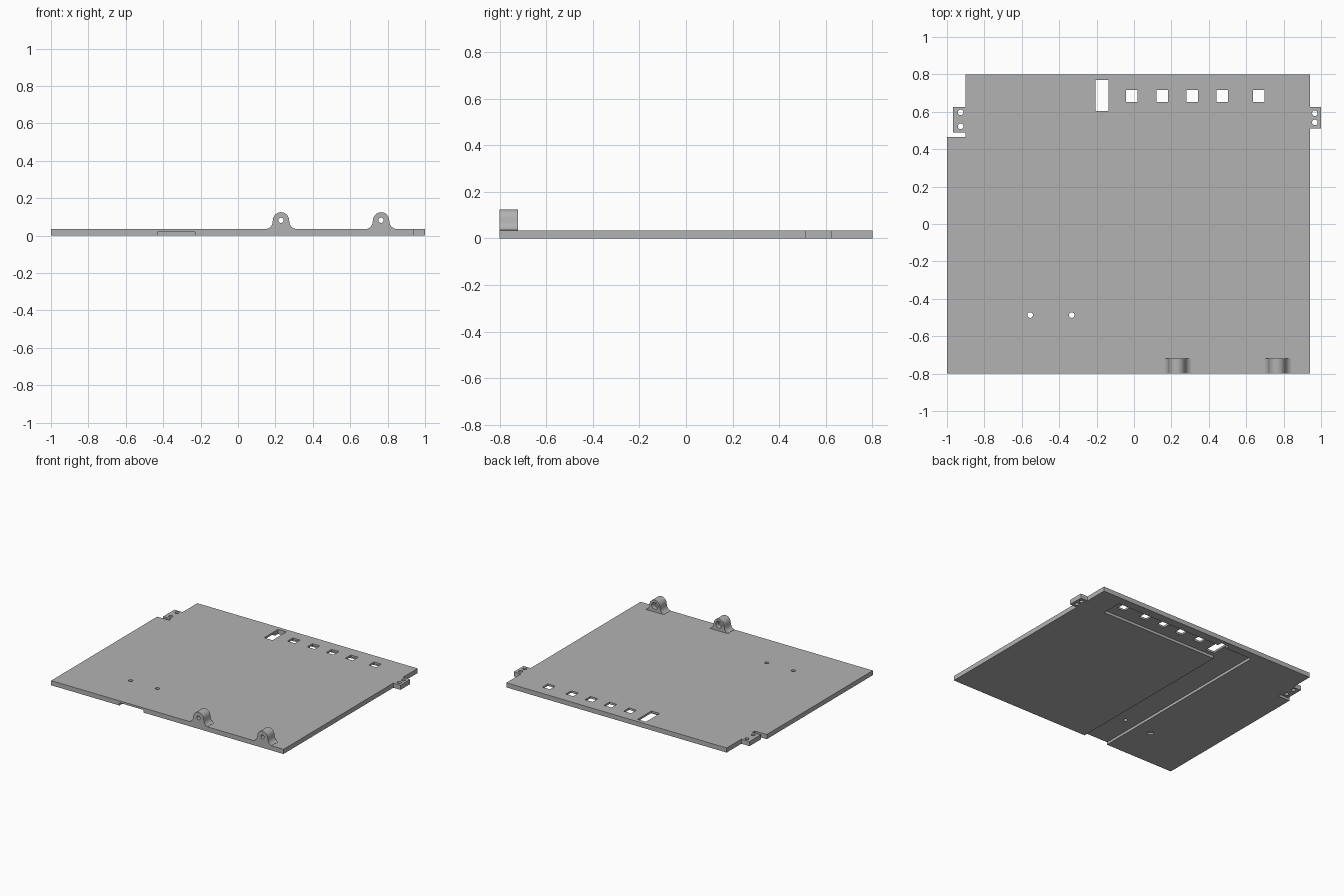
import bpy, bmesh, math
from mathutils import Matrix

if "Cube" in bpy.data.objects:
    bpy.data.objects.remove(bpy.data.objects["Cube"], do_unlink=True)

TOP = 0.035

grey = bpy.data.materials.new("plain grey")
grey.use_nodes = True
grey.diffuse_color = (0.45, 0.45, 0.45, 1)
grey.node_tree.nodes["Principled BSDF"].inputs["Base Color"].default_value = (0.45, 0.45, 0.45, 1)


def prism(name, outline, low, high, matrix=Matrix()):
    """Extrude a flat outline from low to high along its local z."""
    bm = bmesh.new()
    face = bm.faces.new([bm.verts.new((x, y, low)) for x, y in outline])
    new = bmesh.ops.extrude_face_region(bm, geom=[face])["geom"]
    verts = [v for v in new if isinstance(v, bmesh.types.BMVert)]
    bmesh.ops.translate(bm, verts=verts, vec=(0, 0, high - low))
    bmesh.ops.transform(bm, matrix=matrix, verts=bm.verts)
    bmesh.ops.recalc_face_normals(bm, faces=bm.faces)
    mesh = bpy.data.meshes.new(name)
    bm.to_mesh(mesh)
    bm.free()
    mesh.materials.append(grey)
    obj = bpy.data.objects.new(name, mesh)
    bpy.context.collection.objects.link(obj)
    return obj


def arc(cx, cy, r, start, end, steps):
    angles = [math.radians(start + (end - start) * i / steps) for i in range(steps + 1)]
    return [(cx + r * math.cos(a), cy + r * math.sin(a)) for a in angles]


def circle(cx, cy, r):
    return arc(cx, cy, r, 0, 345, 23)


def box(x0, x1, y0, y1):
    return [(x0, y0), (x1, y0), (x1, y1), (x0, y1)]


def cut(target, outline, low, high, matrix=Matrix()):
    """Subtract a prism from the target and remove the cutter."""
    cutter = prism("cutter", outline, low, high, matrix)
    cutter.hide_render = True
    mod = target.modifiers.new("cut", "BOOLEAN")
    mod.operation = "DIFFERENCE"
    mod.solver = "EXACT"
    mod.object = cutter
    bpy.context.view_layer.objects.active = target
    bpy.ops.object.modifier_apply(modifier=mod.name)
    bpy.data.objects.remove(cutter, do_unlink=True)


def smooth(obj):
    bpy.ops.object.select_all(action="DESELECT")
    obj.select_set(True)
    bpy.context.view_layer.objects.active = obj
    bpy.ops.object.shade_smooth_by_angle(angle=math.radians(30))


# Plate with its side tabs and the notched corner
plate = prism("base_plate", [
    (-1, -0.8), (0.94, -0.8), (0.94, 0.51), (1, 0.51), (1, 0.625), (0.94, 0.625),
    (0.94, 0.8), (-0.9, 0.8), (-0.9, 0.625), (-0.968, 0.625), (-0.968, 0.49),
    (-0.9, 0.49), (-0.9, 0.465), (-1, 0.465)], 0, TOP)

# L-shaped channel in the underside, open at the front edge
cut(plate, [(-0.43, -0.9), (-0.23, -0.9), (-0.23, 0.575), (0.75, 0.575),
            (0.75, 0.735), (-0.43, 0.735)], -0.1, 0.02)

# Row of windows along the back
cut(plate, box(-0.205, -0.135, 0.605, 0.77), -0.1, 0.1)
for x in (-0.012, 0.152, 0.311, 0.472, 0.666):
    cut(plate, box(x - 0.031, x + 0.031, 0.652, 0.716), -0.1, 0.1)

# Screw holes in the plate and the tabs
for x, y in ((-0.555, -0.487), (-0.333, -0.487), (-0.927, 0.597), (-0.927, 0.522),
             (0.967, 0.592), (0.967, 0.543)):
    cut(plate, circle(x, y, 0.015), -0.1, 0.1)
cut(plate, circle(-0.555, -0.487, 0.023), -0.1, 0.015)
smooth(plate)

# Two hinge lugs: rounded top, flared feet, stepped bore
half = [(0.075, TOP)] + arc(0.085, 0.075, 0.04, 255, 190, 8) + arc(0, 0.082, 0.043, 5, 90, 10)
profile = half + [(-x, z) for x, z in reversed(half[:-1])]
for name, x in (("inner_hinge_lug", 0.23), ("outer_hinge_lug", 0.765)):
    place = Matrix.Translation((x, 0, 0)) @ Matrix.Rotation(math.pi / 2, 4, "X")
    lug = prism(name, profile, 0.72, 0.8, place)
    cut(lug, circle(0, 0.082, 0.014), 0.6, 0.9, place)
    cut(lug, circle(0, 0.082, 0.026), 0.6, 0.75, place)
    smooth(lug)
